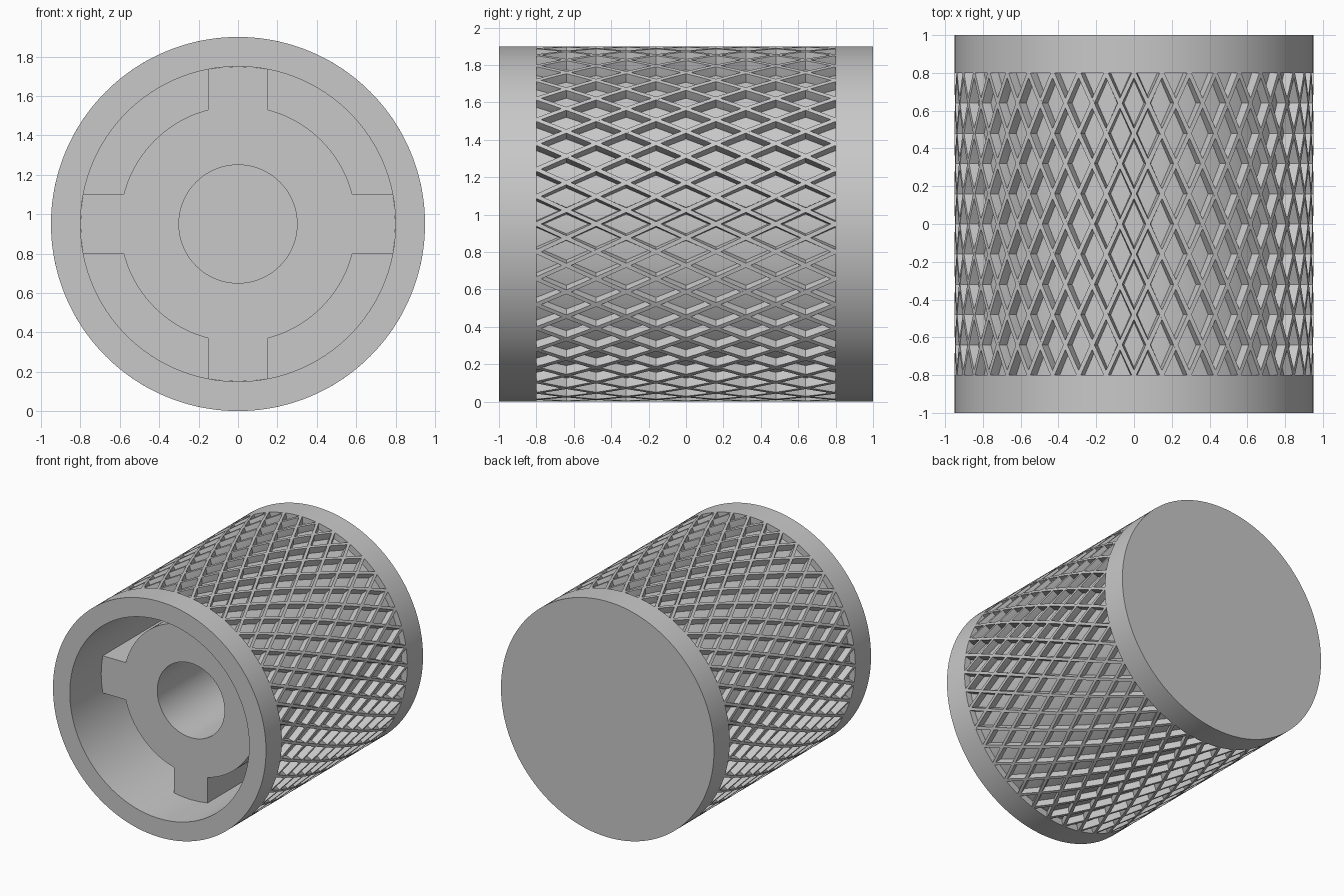
import bpy, bmesh, math
from math import sin, cos, asin, radians, pi

R = 0.95          # outer radius, also the axis height
FLOOR = 0.90      # radius at the foot of the knurl
CAVITY = 0.80     # inner wall radius
KNURL = 0.80      # half length of the knurled band
RIDGES = 40       # helical ridges in each direction
TWIST = radians(45)

if "Cube" in bpy.data.objects:
    bpy.data.objects.remove(bpy.data.objects["Cube"])

grey = bpy.data.materials.new("satin grey")
grey.use_nodes = True
colour = (0.58, 0.58, 0.58, 1)
grey.diffuse_color = colour
grey.node_tree.nodes["Principled BSDF"].inputs["Base Color"].default_value = colour


def polar(r, a, y):
    """Point at radius r and angle a (from the top) around the y axis."""
    return (r * sin(a), y, R + r * cos(a))


def skin(bm, loops, close=False):
    """Join closed loops of equal length with quads."""
    pairs = list(zip(loops, loops[1:]))
    if close:
        pairs.append((loops[-1], loops[0]))
    for a, b in pairs:
        n = len(a)
        for i in range(n):
            bm.faces.new((a[i], a[(i + 1) % n], b[(i + 1) % n], b[i]))


def finish(name, bm):
    bmesh.ops.recalc_face_normals(bm, faces=bm.faces)
    mesh = bpy.data.meshes.new(name)
    bm.to_mesh(mesh)
    bm.free()
    mesh.materials.append(grey)
    obj = bpy.data.objects.new(name, mesh)
    bpy.context.collection.objects.link(obj)
    bpy.ops.object.select_all(action='DESELECT')
    obj.select_set(True)
    bpy.context.view_layer.objects.active = obj
    bpy.ops.object.shade_smooth_by_angle(angle=radians(25))
    return obj


# Turned body: closed back, recessed knurl band, plain rims, front cavity
bm = bmesh.new()
profile = [(R, 1), (R, KNURL), (FLOOR, KNURL), (FLOOR, -KNURL),
           (R, -KNURL), (R, -1), (CAVITY, -1), (CAVITY, KNURL)]
SEG = 160
rings = [[bm.verts.new(polar(r, 2 * pi * i / SEG, y)) for i in range(SEG)]
         for r, y in profile]
skin(bm, rings)
bm.faces.new(rings[0])
bm.faces.new(rings[-1])
finish("knob_body", bm)

# Hub with four ribs reaching the cavity wall and a central bore
HUB, RIB, BORE = 0.60, 0.15, 0.30
tip = asin(RIB / CAVITY)
root = asin(RIB / HUB)
outline = []
for q in range(4):
    base = q * pi / 2
    outline += [(CAVITY, base + tip * t) for t in (-1, -0.5, 0, 0.5, 1)]
    span = pi / 2 - 2 * root
    outline += [(HUB, base + root + span * i / 20) for i in range(21)]
bm = bmesh.new()
front, back = -0.6, KNURL
loops = [[bm.verts.new(polar(BORE if bore else r, a, y)) for r, a in outline]
         for bore, y in ((0, front), (0, back), (1, back), (1, front))]
skin(bm, loops, close=True)
finish("ribbed_hub", bm)


# Knurl: crossing left-hand and right-hand helical ridges
def knurl(name, hand):
    bm = bmesh.new()
    steps = 30
    section = [(FLOOR - 0.02, -0.018), (FLOOR, -0.018), (R, -0.012),
               (R, 0.012), (FLOOR, 0.018), (FLOOR - 0.02, 0.018)]
    for k in range(RIDGES):
        start = 2 * pi * k / RIDGES
        loops = []
        for s in range(steps + 1):
            t = s / steps
            a = start + hand * TWIST * t
            y = KNURL * (2 * t - 1)
            loops.append([bm.verts.new(polar(r, a + w / r, y)) for r, w in section])
        skin(bm, loops)
        bm.faces.new(loops[0])
        bm.faces.new(loops[-1])
    return finish(name, bm)


knurl("right_hand_ridges", 1)
knurl("left_hand_ridges", -1)
